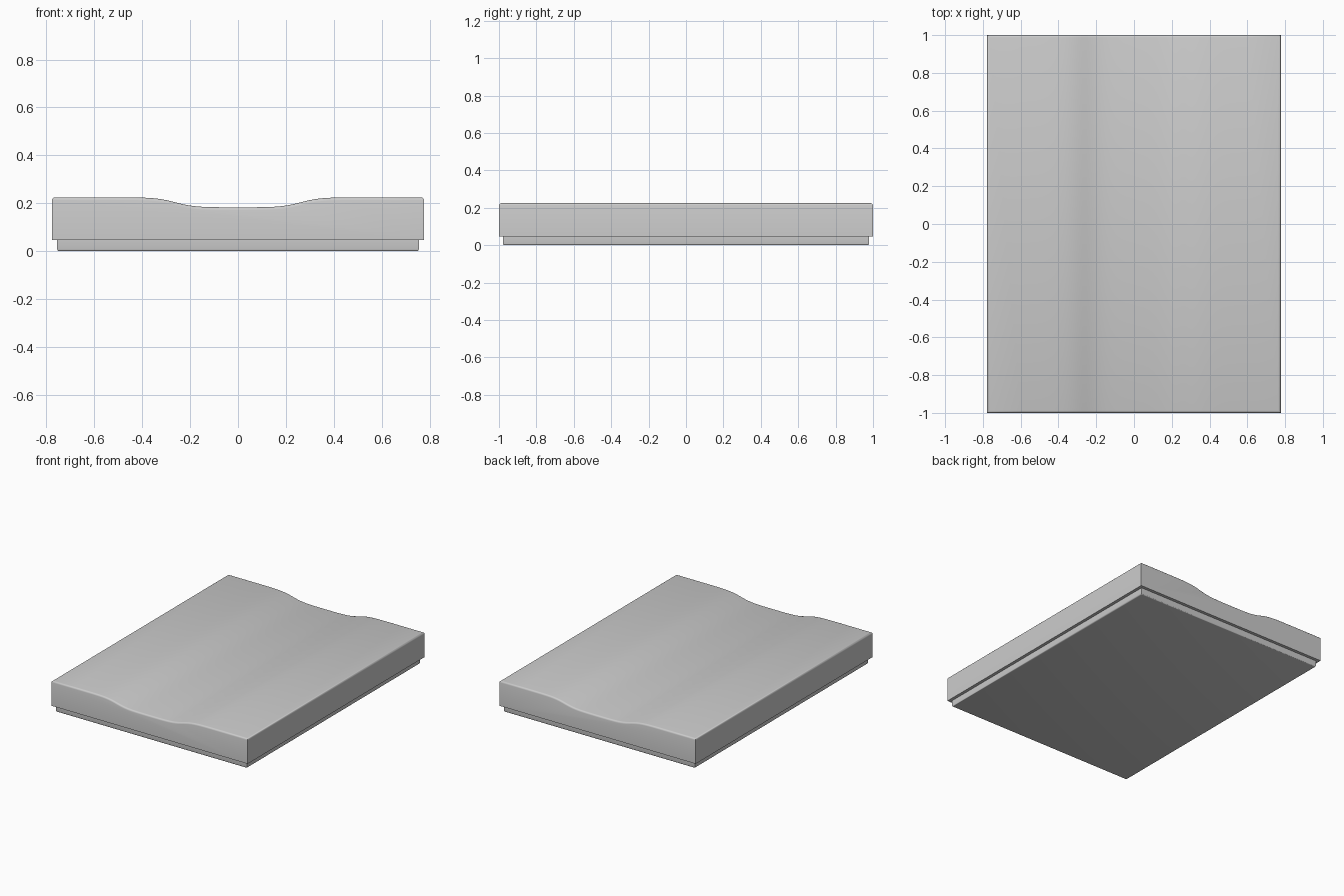
import bpy, bmesh
from math import exp

if "Cube" in bpy.data.objects:
    bpy.data.objects.remove(bpy.data.objects["Cube"])


def make_object(name, bm):
    bmesh.ops.recalc_face_normals(bm, faces=bm.faces)
    mesh = bpy.data.meshes.new(name)
    bm.to_mesh(mesh)
    bm.free()
    obj = bpy.data.objects.new(name, mesh)
    bpy.context.collection.objects.link(obj)
    bpy.ops.object.select_all(action='DESELECT')
    obj.select_set(True)
    bpy.context.view_layer.objects.active = obj
    bpy.ops.object.shade_smooth_by_angle(angle=0.6)
    return obj


def extruded_slab(name, profile, half_y, round_edge, radius):
    """Extrude an x-z profile along y, then round the chosen edges."""
    bm = bmesh.new()
    face = bm.faces.new([bm.verts.new((x, -half_y, z)) for x, z in profile])
    ext = bmesh.ops.extrude_face_region(bm, geom=[face], use_keep_orig=True)
    moved = [v for v in ext['geom'] if isinstance(v, bmesh.types.BMVert)]
    bmesh.ops.translate(bm, verts=moved, vec=(0, 2 * half_y, 0))
    bmesh.ops.recalc_face_normals(bm, faces=bm.faces)
    edges = [e for e in bm.edges if round_edge(e)]
    bmesh.ops.bevel(bm, geom=edges, offset=radius, segments=3, profile=0.5,
                    affect='EDGES', clamp_overlap=True)
    return make_object(name, bm)


def sharp(e):
    return len(e.link_faces) == 2 and e.calc_face_angle() > 1.0


# Upper slab with a shallow smooth channel running front to back
HALF_X, BOTTOM, TOP, DIP = 0.777, 0.046, 0.225, 0.042


def top_height(x):
    return TOP - DIP + DIP / (1 + exp(-(abs(x) - 0.262) / 0.04))


xs = [HALF_X] + [0.6 - 0.025 * i for i in range(49)] + [-HALF_X]
slab_profile = [(-HALF_X, BOTTOM), (HALF_X, BOTTOM)]
slab_profile += [(x, top_height(x)) for x in xs]
extruded_slab("upper_slab", slab_profile, 1.0,
              lambda e: sharp(e) and max(v.co.z for v in e.verts) > 0.1
              and min(v.co.z for v in e.verts) > 0.1, 0.012)

# Slightly inset base plinth with a softened lower rim
plinth_profile = [(-0.755, 0), (0.755, 0), (0.755, BOTTOM), (-0.755, BOTTOM)]
extruded_slab("base_plinth", plinth_profile, 0.978,
              lambda e: all(v.co.z < 0.01 for v in e.verts), 0.008)
